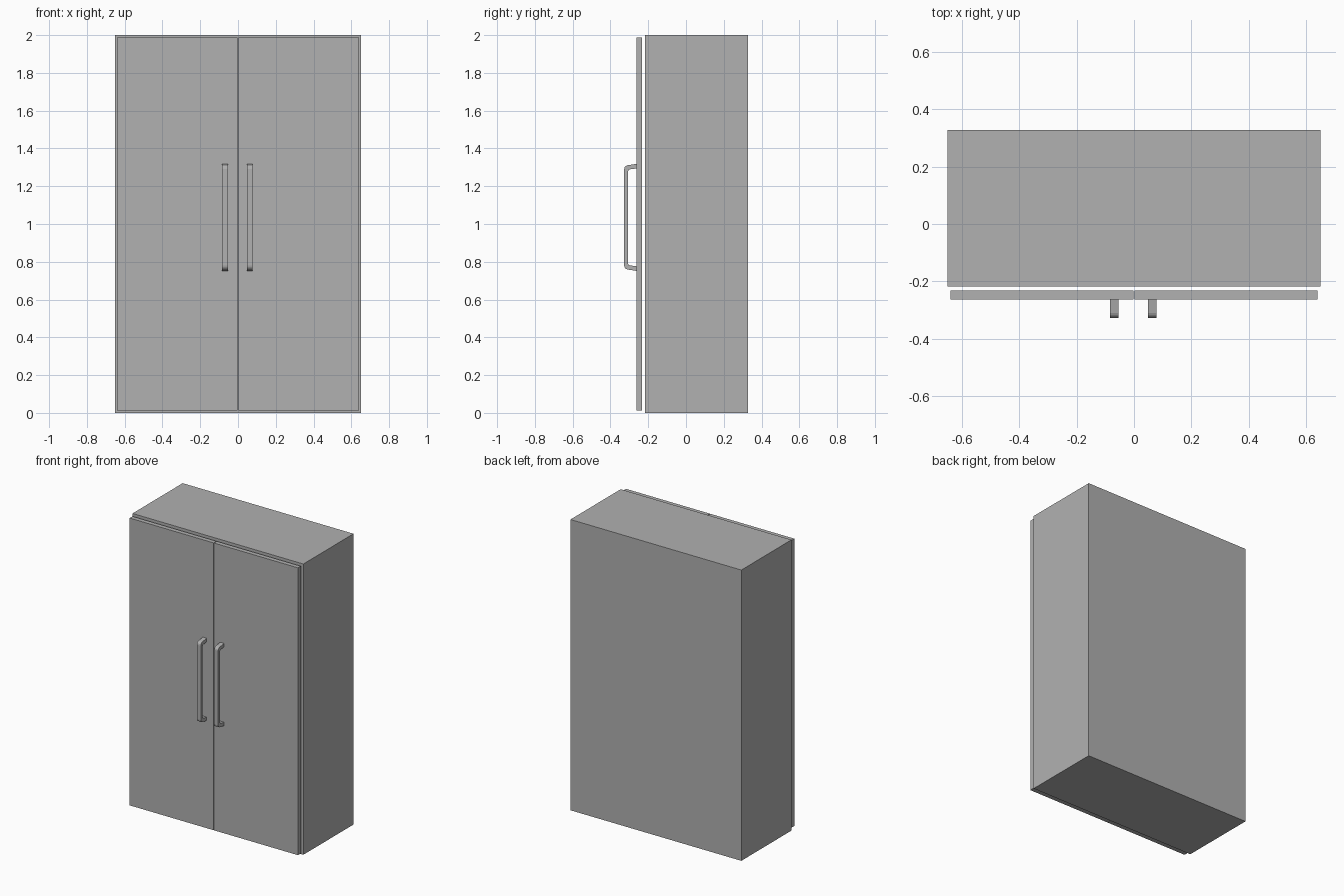
import bpy
import bmesh

if "Cube" in bpy.data.objects:
    bpy.data.objects.remove(bpy.data.objects["Cube"])

# Dark grey finish shared by all parts
GREY = bpy.data.materials.new("dark_grey")
GREY.diffuse_color = (0.44, 0.44, 0.44, 1)
GREY.use_nodes = True
GREY.node_tree.nodes["Principled BSDF"].inputs["Base Color"].default_value = GREY.diffuse_color


def box(name, lo, hi):
    """Closed box between two corners."""
    bm = bmesh.new()
    bmesh.ops.create_cube(bm, size=1)
    for v in bm.verts:
        v.co = [l + (c + 0.5) * (h - l) for c, l, h in zip(v.co, lo, hi)]
    return finish(name, bm)


def finish(name, bm):
    bmesh.ops.recalc_face_normals(bm, faces=bm.faces)
    mesh = bpy.data.meshes.new(name)
    bm.to_mesh(mesh)
    bm.free()
    mesh.materials.append(GREY)
    obj = bpy.data.objects.new(name, mesh)
    bpy.context.collection.objects.link(obj)
    return obj


def handle(name, x, width=0.03, mid_z=1.035):
    """Bent flat bar: upper half of the (y, height) outline, mirrored in z."""
    outer = [(-0.263, 0.283), (-0.310, 0.276), (-0.319, 0.272), (-0.325, 0.265), (-0.327, 0.256)]
    inner = [(-0.263, 0.259), (-0.299, 0.254), (-0.304, 0.251), (-0.306, 0.246)]
    flip = lambda pts: [(y, -z) for y, z in reversed(pts)]
    outer, inner = outer + flip(outer), inner + flip(inner)
    bm = bmesh.new()
    outline = outer + inner[::-1]
    face = bm.faces.new([bm.verts.new((x - width / 2, y, mid_z + z)) for y, z in outline])
    # Keep the first face as one end cap and extrude a copy across the width
    side = bmesh.ops.extrude_face_region(bm, geom=[face], use_keep_orig=True)
    verts = [g for g in side["geom"] if isinstance(g, bmesh.types.BMVert)]
    bmesh.ops.translate(bm, verts=verts, vec=(width, 0, 0))
    return finish(name, bm)


# Cabinet body
box("cabinet_body", (-0.65, -0.218, 0), (0.65, 0.327, 2))

# Pair of door panels standing slightly proud of the body
box("left_door", (-0.64, -0.263, 0.012), (-0.002, -0.232, 1.988))
box("right_door", (0.002, -0.263, 0.012), (0.64, -0.232, 1.988))

# Door pulls
handle("left_handle", -0.069)
handle("right_handle", 0.063)
